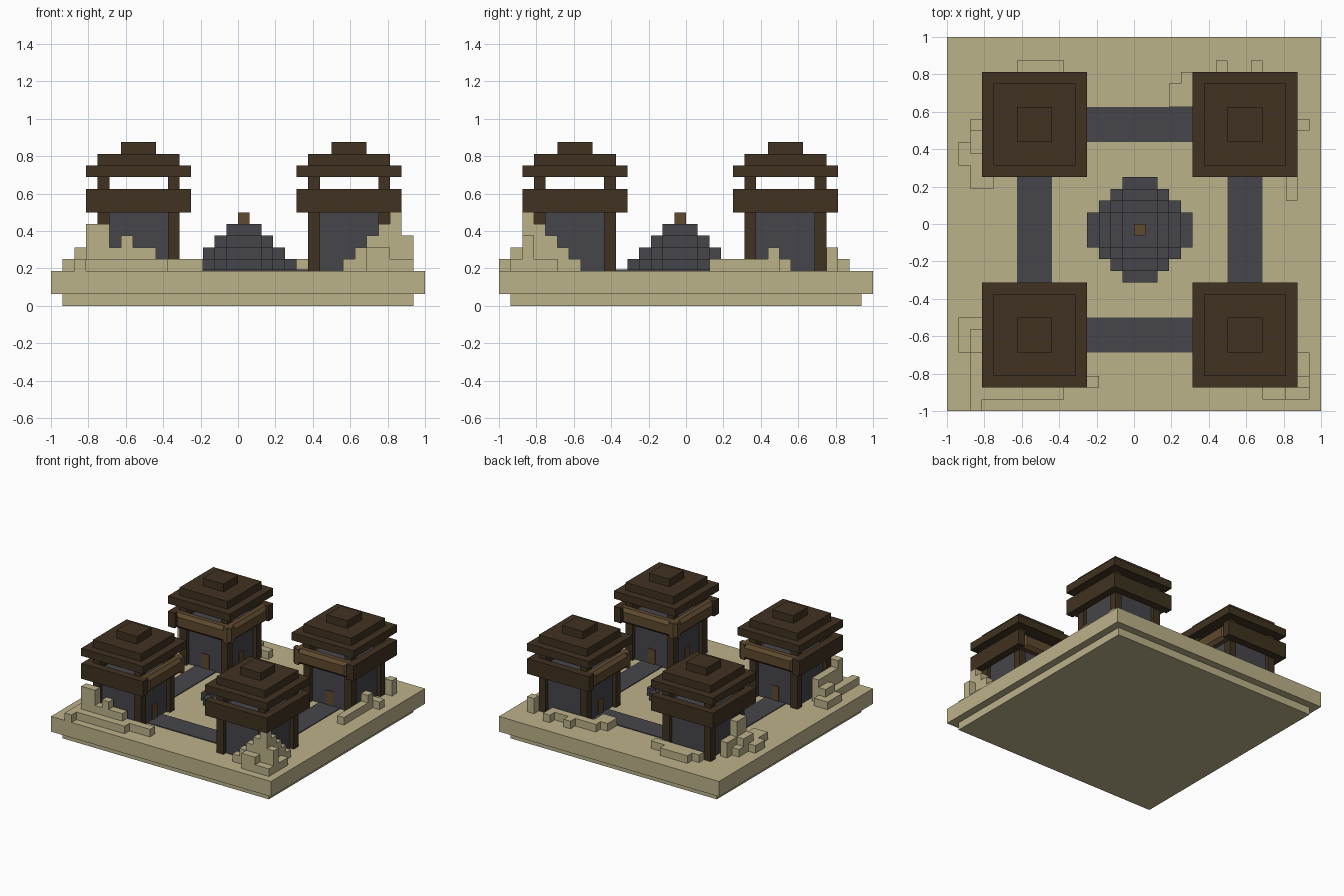
import bpy, bmesh
from mathutils import Vector

cube = bpy.data.objects.get("Cube")
if cube:
    bpy.data.objects.remove(cube)

U = 1 / 16       # grid unit
GROUND = 3       # top of the slab, in grid units


def material(name, rgb):
    m = bpy.data.materials.new(name)
    m.use_nodes = True
    color = (*rgb, 1)
    m.diffuse_color = color
    m.node_tree.nodes["Principled BSDF"].inputs["Base Color"].default_value = color
    return m


SAND = material("sand", (0.50, 0.445, 0.255))
STONE = material("dark stone", (0.061, 0.060, 0.070))
WOOD = material("dark wood", (0.051, 0.032, 0.015))
PLANK = material("light wood", (0.115, 0.068, 0.029))


def add_box(bm, x0, x1, y0, y1, z0, z1):
    """Box between two corners, in grid units."""
    verts = bmesh.ops.create_cube(bm, size=1)["verts"]
    mid = Vector((x0 + x1, y0 + y1, z0 + z1)) / 2
    size = Vector((x1 - x0, y1 - y0, z1 - z0))
    for v in verts:
        v.co = (v.co * size + mid) * U


def boxes(name, mat, items, chamfer_dir=None):
    """One object from boxes; optionally chamfer the edges of the faces toward a direction."""
    bm = bmesh.new()
    for item in items:
        add_box(bm, *item)
    if chamfer_dir:
        bm.normal_update()
        edges = {e for f in bm.faces if f.normal.dot(chamfer_dir) > 0.9 for e in f.edges}
        bmesh.ops.bevel(bm, geom=list(edges), offset=0.025, segments=1, affect='EDGES')
    mesh = bpy.data.meshes.new(name)
    bm.to_mesh(mesh)
    bm.free()
    mesh.materials.append(mat)
    ob = bpy.data.objects.new(name, mesh)
    bpy.context.collection.objects.link(ob)
    return ob


def square(cx, cy, half, z0, z1):
    return (cx - half, cx + half, cy - half, cy + half, z0, z1)


def side_box(cx, cy, axis, sign, near, far, lo, hi, z0, z1):
    """Box on one side of a centre: near/far run outward, lo/hi run along the side."""
    out = sorted((sign * near, sign * far))
    if axis == 0:
        return (cx + out[0], cx + out[1], cy + lo, cy + hi, z0, z1)
    return (cx + lo, cx + hi, cy + out[0], cy + out[1], z0, z1)


# Ground slab with a recessed foot
boxes("foot_slab", SAND, [square(0, 0, 15, 0, 1)])
boxes("ground_slab", SAND, [square(0, 0, 16, 1, GROUND)])

# All buildings sit around this centre
CX, CY, REACH = 0.5, -0.5, 9


def tower(label, sx, sy):
    cx, cy = CX + sx * REACH, CY + sy * REACH
    signs = (-1, 1)
    # Stone walls with floor, and corner posts up to the roof
    boxes(label + "_walls", STONE, [square(cx, cy, 3, GROUND, 9)])
    boxes(label + "_posts", WOOD, [square(cx + a * 3, cy + b * 3, 0.5, GROUND, 11)
                                   for a in signs for b in signs])
    # Parapet: plain beams outside, lighter chamfered beams and doors inside
    boxes(label + "_parapet", WOOD, [side_box(cx, cy, axis, s, 3.5, 4.5, -4.5, 4.5, 8, 10)
                                     for axis, s in ((0, sx), (1, sy))])
    for axis, s, other in ((0, -sx, sy), (1, -sy, sx)):
        lo, hi = (-4.5, 3.5) if other > 0 else (-3.5, 4.5)
        side = "side" if axis == 0 else "end"
        normal = Vector((s, 0, 0)) if axis == 0 else Vector((0, s, 0))
        boxes(f"{label}_{side}_balcony", PLANK,
              [side_box(cx, cy, axis, s, 3.5, 4.5, lo, hi, 8, 10)], normal)
        boxes(f"{label}_{side}_door", PLANK,
              [side_box(cx, cy, axis, s, 2.95, 3.1, -0.5, 0.5, GROUND, GROUND + 2)])
    # Stepped roof
    boxes(label + "_roof", WOOD, [square(cx, cy, half, 11 + i, 12 + i)
                                  for i, half in enumerate((4.5, 3.5, 1.5))])


for label, sx, sy in (("front_left_tower", 1, -1), ("front_right_tower", -1, -1),
                      ("back_left_tower", 1, 1), ("back_right_tower", -1, 1)):
    tower(label, sx, sy)

# Stone paths joining the towers
boxes("paths", STONE, [side_box(CX, CY, axis, s, 7.5, 10.5, -6, 6, GROUND, GROUND + 0.1)
                       for axis in (0, 1) for s in (-1, 1)])

# Round stepped mound in the middle, built row by row
rows = []
for level, r in enumerate((4, 3, 2, 1)):
    for j in range(-r, r + 1):
        half = min(r, r + 1 - abs(j)) + 0.5
        rows.append((CX - half, CX + half, CY + j - 0.5, CY + j + 0.5,
                     GROUND + level, GROUND + level + 1))
boxes("stone_mound", STONE, rows)
boxes("mound_tip", PLANK, [square(CX, CY, 0.5, 7, 8)])


# Sand drifts against the towers: x range, y range, height
def drift(name, items):
    boxes(name, SAND, [(a, b, c, d, GROUND, GROUND + h) for a, b, c, d, h in items])


stairs = [(13 - i, 14 - i, -14, -13, 5 - i) for i in range(5)]
stairs += [(13, 14, i - 14, i - 13, 5 - i) for i in range(1, 5)]
drift("front_left_drift", stairs + [
    (11, 13, -15, -14, 2), (13, 14, -15, -14, 1), (14, 15, -15, -14, 1),
    (14, 15, -14, -13, 3), (14, 15, -13, -11, 1)])

drift("front_right_drift", [
    (-15, -13, -11, -8, 1), (-14, -13, -14, -8, 1), (-14, -13, -11, -9, 2),
    (-13, -12, -13, -9, 3), (-13, -11, -14, -13, 4), (-11, -10, -14, -13, 2),
    (-10, -9, -14, -13, 3), (-9, -7, -14, -13, 2), (-7, -3, -14, -13, 1),
    (-14, -6, -15, -14, 1), (-14, -13, -16, -15, 1)])

drift("back_left_drift", [
    (13, 14, 2, 9, 1), (14, 15, 8, 9, 1), (13, 14, 7, 8, 2), (13, 14, 12, 13, 2),
    (3, 5, 10, 12, 1), (4, 5, 12, 13, 1), (5, 11, 12, 13, 1),
    (7, 8, 13, 14, 1), (10, 11, 13, 14, 1)])

drift("back_right_drift", [
    (-14, -13, 3, 9, 1), (-13, -12, 3, 6, 1), (-15, -14, 5, 7, 1),
    (-13, -12, 6, 8, 4), (-13, -12, 8, 10, 2), (-14, -13, 6, 8, 2),
    (-11, -4, 12, 13, 1), (-10, -6, 13, 14, 1)])
